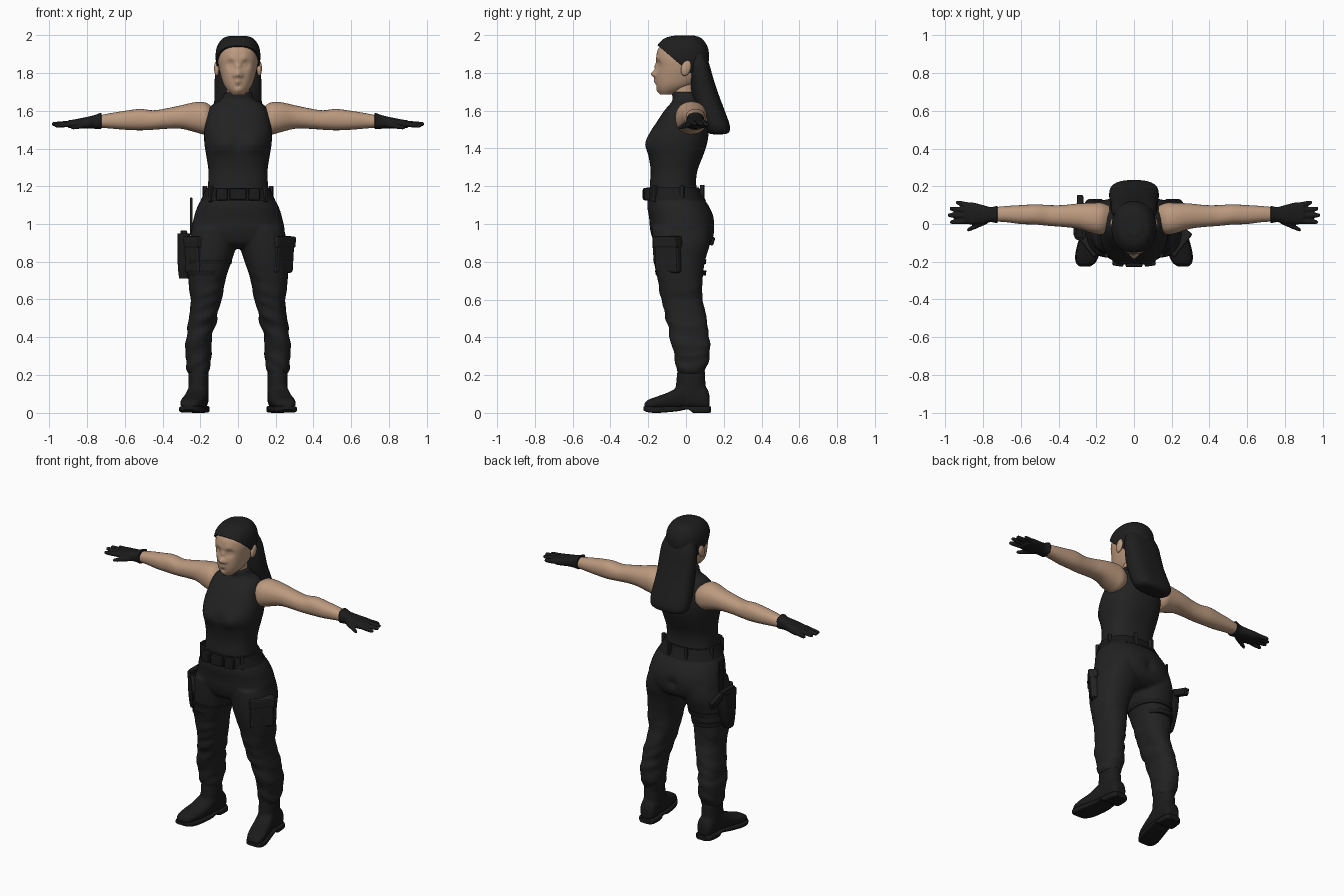
import bpy, bmesh, math
from mathutils import Vector, Matrix, noise

default_cube = bpy.data.objects.get("Cube")
if default_cube:
    bpy.data.objects.remove(default_cube, do_unlink=True)


def make_material(name, red, green, blue):
    material = bpy.data.materials.new(name)
    material.use_nodes = True
    colour = (red, green, blue, 1)
    material.diffuse_color = colour
    shader = material.node_tree.nodes["Principled BSDF"]
    shader.inputs["Base Color"].default_value = colour
    shader.inputs["Roughness"].default_value = 0.8
    return material


skin = make_material("warm skin", .5, .32, .21)
cloth = make_material("black cloth", .016, .016, .017)
leather = make_material("black leather", .011, .011, .011)
hair_black = make_material("hair black", .013, .013, .013)


def catmull(a, b, c, d, t):
    """Smooth interpolation between the rows b and c."""
    return [(2*q + (r - p)*t + (2*p - 5*q + 4*r - s)*t*t + (3*q - p - 3*r + s)*t**3) / 2
            for p, q, r, s in zip(a, b, c, d)]


def loft(bm, rows, axis="z", power=2.2, steps=5, sides=40):
    """Skin rounded sections; a row is a place on the axis, then low/high extents of the other two."""
    dense = []
    for i in range(len(rows) - 1):
        around = [rows[max(0, min(len(rows) - 1, i + k))] for k in (-1, 0, 1, 2)]
        dense += [catmull(*around, step / steps) for step in range(steps)]
    dense.append(rows[-1])
    rings = []
    for place, low_a, high_a, low_b, high_b in dense:
        ring = []
        for k in range(sides):
            angle = math.tau * k / sides
            c, s = math.cos(angle), math.sin(angle)
            a = (low_a + high_a)/2 + (high_a - low_a)/2 * math.copysign(abs(c)**(2/power), c)
            b = (low_b + high_b)/2 + (high_b - low_b)/2 * math.copysign(abs(s)**(2/power), s)
            spot = {"x": (place, a, b), "y": (a, place, b), "z": (a, b, place)}[axis]
            ring.append(bm.verts.new(spot))
        rings.append(ring)
    for lower, upper in zip(rings, rings[1:]):
        for k in range(sides):
            m = (k + 1) % sides
            bm.faces.new((lower[k], lower[m], upper[m], upper[k]))
    bm.faces.new(rings[0])
    bm.faces.new(rings[-1])


def even(rows):
    """Rows of height, half width, front, back turned into full extents."""
    return [(z, -w, w, front, back) for z, w, front, back in rows]


def push(bm, centre, radius, offset, mirrored=True):
    """Sculpt: move vertices with a soft falloff, on both sides."""
    for side in ((1, -1) if mirrored and centre[0] else (1,)):
        middle = Vector((centre[0] * side, centre[1], centre[2]))
        for v in bm.verts:
            v.co += Vector(offset) * math.exp(-((v.co - middle).length / radius)**2)


def finish(name, bm, material, mirror=False, voxel=0, smooth=True, bevel=0):
    bmesh.ops.recalc_face_normals(bm, faces=bm.faces)
    for face in bm.faces:
        face.smooth = smooth and len(face.verts) == 4
    mesh = bpy.data.meshes.new(name)
    bm.to_mesh(mesh)
    bm.free()
    mesh.materials.append(material)
    thing = bpy.data.objects.new(name, mesh)
    bpy.context.scene.collection.objects.link(thing)
    if bevel:
        rounding = thing.modifiers.new("rounded edges", "BEVEL")
        rounding.width, rounding.segments = bevel, 2
    if mirror:
        thing.modifiers.new("both sides", "MIRROR").use_mirror_merge = False
    if voxel:
        blend = thing.modifiers.new("blend", "REMESH")
        blend.mode, blend.voxel_size, blend.use_smooth_shade = "VOXEL", voxel, True
        relax = thing.modifiers.new("relax", "SMOOTH")
        relax.factor, relax.iterations = 0.5, 4
    return thing


def box(name, centre, size, material, turn=0, tilt=0, mirror=False, bevel=.008):
    bm = bmesh.new()
    place = (Matrix.Translation(centre) @ Matrix.Rotation(math.radians(turn), 4, "Z")
             @ Matrix.Rotation(math.radians(tilt), 4, "X") @ Matrix.Diagonal((*size, 1)))
    bmesh.ops.create_cube(bm, size=1, matrix=place)
    return finish(name, bm, material, mirror, smooth=False, bevel=bevel)


def single(name, rows, material, axis="z", power=2.2, mirror=False, **options):
    bm = bmesh.new()
    loft(bm, rows, axis, power)
    return finish(name, bm, material, mirror, **options)


# Head with a sculpted face
head_rows = [(1.685, .03, -.135, -.07), (1.71, .056, -.15, -.01), (1.74, .076, -.158, .05),
             (1.78, .09, -.16, .09), (1.83, .102, -.157, .105), (1.88, .107, -.158, .11),
             (1.93, .098, -.145, .1), (1.97, .07, -.105, .07), (1.985, .03, -.05, .03)]
bm = bmesh.new()
loft(bm, even(head_rows), steps=8, sides=96)
push(bm, (.042, -.15, 1.845), .022, (0, .014, 0))
push(bm, (.042, -.14, 1.843), .011, (0, -.007, 0))
push(bm, (.035, -.15, 1.88), .018, (0, -.004, 0))
push(bm, (0, -.16, 1.835), .015, (0, -.01, 0))
push(bm, (0, -.162, 1.795), .019, (0, -.028, 0))
push(bm, (.018, -.16, 1.788), .01, (0, -.009, 0))
push(bm, (0, -.16, 1.756), .016, (0, -.01, 0))
push(bm, (0, -.16, 1.73), .009, (0, .005, 0))
push(bm, (0, -.15, 1.705), .02, (0, -.007, 0))
finish("head", bm, skin)

# Ears and neck
bm = bmesh.new()
bmesh.ops.create_uvsphere(bm, u_segments=20, v_segments=12, radius=1,
                          matrix=Matrix.Translation((.113, .0, 1.825))
                          @ Matrix.Rotation(-.3, 4, "X") @ Matrix.Diagonal((.014, .026, .042, 1)))
finish("ears", bm, skin, mirror=True)
single("neck", even([(1.6, .065, -.06, .05), (1.7, .062, -.068, .05), (1.76, .06, -.07, .05)]), skin)

# Hair cap trimmed along the hairline
bm = bmesh.new()
cap_rows = [(z + .013, w + .012, front - .008, back + .012) for z, w, front, back in head_rows]
loft(bm, even(cap_rows), steps=8, sides=64)
hairline = bmesh.ops.bisect_plane(bm, geom=bm.verts[:] + bm.edges[:] + bm.faces[:],
                                  plane_co=(0, -.155, 1.95), plane_no=(0, .13, .155), clear_inner=True)
cap = finish("hair_cap", bm, hair_black)
thickness = cap.modifiers.new("thickness", "SOLIDIFY")
thickness.thickness, thickness.offset = .012, -1

# Long hair hanging down the back
single("long_hair", even([(1.93, .085, .0, .09), (1.85, .117, .015, .122), (1.77, .124, .02, .145),
                          (1.68, .125, .03, .175), (1.6, .13, .06, .205), (1.53, .132, .09, .23),
                          (1.49, .12, .11, .232), (1.475, .09, .13, .21)]),
       hair_black, power=2.6, voxel=.01)

# Sleeveless high-necked top
bm = bmesh.new()
loft(bm, even([(1.12, .17, -.19, .08), (1.2, .16, -.192, .055), (1.28, .157, -.187, .06),
               (1.36, .168, -.198, .09), (1.42, .178, -.208, .11), (1.48, .18, -.192, .12),
               (1.54, .173, -.155, .12), (1.6, .158, -.115, .11), (1.635, .135, -.085, .09),
               (1.66, .09, -.07, .07), (1.7, .071, -.078, .055)]), power=2.4)
push(bm, (.085, -.19, 1.425), .055, (0, -.018, 0))
push(bm, (0, -.2, 1.43), .03, (0, .006, 0))
finish("sleeveless_top", bm, cloth, voxel=.009)

# Bare arms
single("arms", [(.13, -.03, .095, 1.5, 1.615), (.17, -.055, .112, 1.475, 1.643),
                (.22, -.05, .112, 1.485, 1.647), (.3, -.025, .108, 1.505, 1.63),
                (.38, -.015, .1, 1.505, 1.613), (.45, -.01, .1, 1.5, 1.603),
                (.52, -.003, .104, 1.497, 1.61), (.6, .0, .1, 1.5, 1.6),
                (.68, .01, .095, 1.507, 1.587), (.75, .014, .088, 1.512, 1.573)],
       skin, axis="x", mirror=True)

# Gloves: palm, four fingers and a thumb blended together
bm = bmesh.new()
loft(bm, [(.725, .003, .097, 1.503, 1.592), (.76, .01, .09, 1.505, 1.578), (.8, .0, .1, 1.507, 1.568),
          (.86, -.003, .115, 1.505, 1.556), (.9, .003, .113, 1.51, 1.55)], "x", 2.5)
fingers = [((.88, .015, 1.53), (.975, .01, 1.522)), ((.88, .043, 1.532), (.988, .047, 1.53)),
           ((.88, .07, 1.532), (.978, .082, 1.53)), ((.87, .098, 1.53), (.945, .115, 1.525)),
           ((.78, .015, 1.53), (.885, -.033, 1.51))]
for base, tip in fingers:
    rows = []
    for t, radius in ((0, .015), (.5, .014), (.9, .011), (1, .006)):
        x, y, z = Vector(base).lerp(Vector(tip), t)
        rows.append((x, y - radius, y + radius, z - radius, z + radius))
    loft(bm, rows, "x", sides=16)
finish("gloves", bm, leather, mirror=True, voxel=.005)

# Trousers: hips and legs blended, with cloth folds
bm = bmesh.new()
loft(bm, even([(1.18, .163, -.195, .06), (1.1, .212, -.205, .118), (1.03, .235, -.195, .148),
               (.96, .248, -.188, .152), (.9, .235, -.165, .13), (.87, .19, -.12, .08)]), power=2.3)
loft(bm, [(.98, .0, .24, -.18, .13), (.9, .005, .262, -.178, .128), (.8, .035, .265, -.17, .1),
          (.7, .068, .263, -.15, .087), (.6, .088, .252, -.13, .09), (.5, .112, .256, -.107, .11),
          (.4, .138, .275, -.085, .126), (.3, .142, .281, -.065, .128),
          (.25, .148, .273, -.055, .115), (.205, .165, .262, -.04, .095)], power=2.3, steps=8)
bm.normal_update()
for v in bm.verts:
    if v.co.z < .8:
        fold = noise.noise(Vector((v.co.x * 7, v.co.y * 7, v.co.z * 22 + v.co.x * 9)))
        v.co += v.normal * fold * .014 * min(1, (.8 - v.co.z) * 3)
push(bm, (0, .15, .98), .03, (0, -.02, 0))
finish("trousers", bm, cloth, mirror=True, voxel=.009)

# Belt with buckle, pouches and loops
belt_rows = even([(1.125, .198, -.214, .105), (1.16, .182, -.212, .086), (1.192, .17, -.208, .07)])
single("belt", belt_rows, leather, power=2.3)
box("belt_buckle", (0, -.216, 1.158), (.09, .026, .062), leather)
box("belt_pouches", (.085, -.208, 1.158), (.06, .03, .066), leather, turn=8, mirror=True)
for label, spot, turn in (("rear", (.06, .086, 1.165), -15), ("side", (.175, -.02, 1.16), 80),
                          ("front", (.145, -.165, 1.16), 45)):
    box(label + "_belt_loops", spot, (.022, .022, .085), cloth, turn=turn, mirror=True, bevel=.004)

# Cargo pockets with flaps
box("cargo_pockets", (.235, -.095, .835), (.15, .05, .19), cloth, turn=52, tilt=4, mirror=True, bevel=.015)
box("pocket_flaps", (.239, -.098, .905), (.158, .058, .06), cloth, turn=52, tilt=4, mirror=True, bevel=.01)

# Thigh holster with a sidearm on the right leg
single("holster", [(.71, -.312, -.265, -.06, .0), (.76, -.318, -.255, -.07, .02),
                   (.85, -.322, -.25, -.08, .045), (.95, -.32, -.255, -.085, .055)],
       leather, power=3.5)
box("sidearm_slide", (-.288, -.01, .95), (.036, .13, .03), leather, bevel=.006)
box("sidearm_grip", (-.286, .09, .925), (.034, .125, .045), leather, tilt=-18)
box("holster_hanger", (-.248, -.01, 1.04), (.014, .05, .2), leather, bevel=.004)
for label, z in (("upper", .8), ("lower", .74)):
    inset = (.8 - z) * .5
    single(label + "_thigh_strap", [(z - .013, -.27, -.035 - inset, -.169 + inset / 3, .105),
                                    (z + .013, -.27, -.03 - inset, -.174 + inset / 3, .108)],
           leather, power=2.3)

# Boots: shaft and foot blended, plus a sole with a raised arch
bm = bmesh.new()
loft(bm, [(.06, .158, .262, -.06, .115), (.13, .155, .264, -.055, .105), (.23, .158, .262, -.045, .1)])
loft(bm, [(.125, .175, .24, .02, .09), (.1, .157, .258, .015, .14), (.0, .156, .268, .02, .16),
          (-.08, .166, .288, .02, .115), (-.15, .184, .305, .02, .088), (-.2, .205, .304, .02, .07),
          (-.22, .23, .288, .022, .05)], "y", 2.5)
finish("boots", bm, leather, mirror=True, voxel=.008)
single("boot_soles", [(.133, .172, .24, .002, .035), (.11, .152, .262, .0, .035), (.04, .152, .27, .0, .035),
                      (.01, .156, .272, .018, .037), (-.05, .158, .284, .008, .035),
                      (-.15, .18, .31, .0, .033), (-.205, .205, .308, .004, .035),
                      (-.226, .235, .286, .015, .035)],
       leather, axis="y", power=5, mirror=True)
